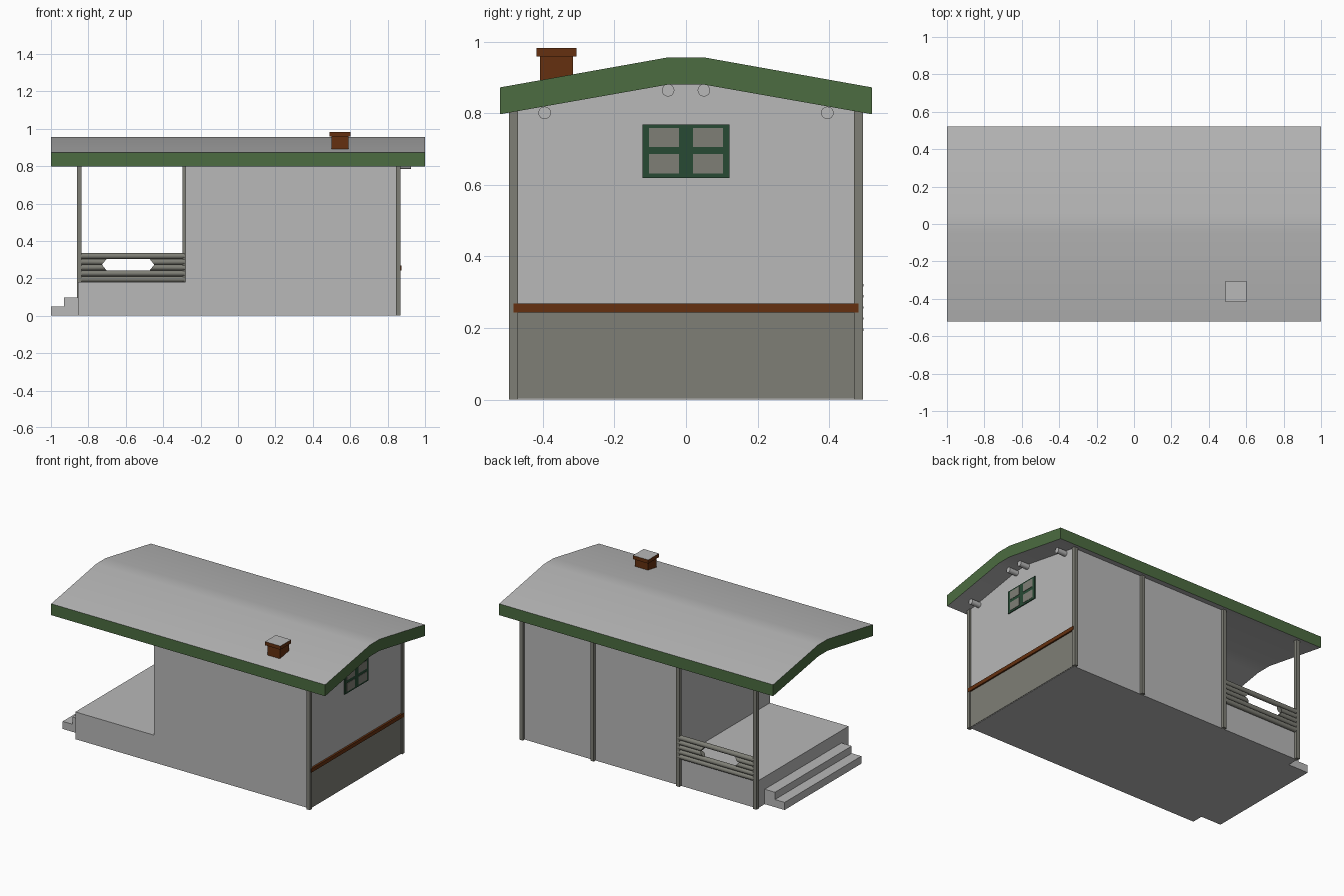
import bpy, bmesh, math
from mathutils import Matrix

if "Cube" in bpy.data.objects:
    bpy.data.objects.remove(bpy.data.objects["Cube"])


def material(name, rgb):
    m = bpy.data.materials.new(name)
    m.diffuse_color = (*rgb, 1)
    m.use_nodes = True
    m.node_tree.nodes["Principled BSDF"].inputs["Base Color"].default_value = m.diffuse_color
    return m


GREY = material("plain grey", (0.48, 0.48, 0.48))
STONE = material("olive grey", (0.21, 0.21, 0.18))
GREEN = material("roof edge green", (0.072, 0.15, 0.052))
DARK = material("window green", (0.02, 0.068, 0.034))
BROWN = material("brown", (0.13, 0.03, 0.005))


def finish(name, bm, mats):
    bmesh.ops.recalc_face_normals(bm, faces=bm.faces)
    me = bpy.data.meshes.new(name)
    bm.to_mesh(me)
    bm.free()
    for m in mats:
        me.materials.append(m)
    ob = bpy.data.objects.new(name, me)
    bpy.context.collection.objects.link(ob)
    return ob


def box(name, x, y, z, *mats):
    bm = bmesh.new()
    bmesh.ops.create_cube(bm, size=1)
    for v in bm.verts:
        v.co = [(r[0] + r[1]) / 2 + c * (r[1] - r[0]) for c, r in zip(v.co, (x, y, z))]
    return finish(name, bm, mats)


def extrude(name, profile, x0, x1, *mats):
    """Extrude a (y, z) outline along x."""
    bm = bmesh.new()
    f = bm.faces.new([bm.verts.new((x0, y, z)) for y, z in profile])
    r = bmesh.ops.extrude_face_region(bm, geom=[f])
    for g in r["geom"]:
        if isinstance(g, bmesh.types.BMVert):
            g.co.x = x1
    return finish(name, bm, mats)


def log(name, x0, x1, y, z, r, mat, slant0=0, slant1=0):
    """Round log along x; slants shear its ends with height."""
    bm = bmesh.new()
    bmesh.ops.create_cone(bm, cap_ends=True, segments=16, radius1=r, radius2=r, depth=2,
                          matrix=Matrix.Rotation(math.pi / 2, 4, 'Y'))
    for f in bm.faces:
        f.smooth = len(f.verts) == 4
    for v in bm.verts:
        s, e = (slant0, x0) if v.co.x < 0 else (slant1, x1)
        v.co = (e + s * v.co.z, y + v.co.y, z + v.co.z)
    return finish(name, bm, [mat])


# Room with gabled top
extrude("room", [(-.475, 0), (.475, 0), (.475, .812), (.05, .888), (-.05, .888), (-.475, .812)],
        -.28, .86, GREY)

# Porch floor and steps
box("porch_floor", (-.855, -.28), (-.475, .475), (0, .18), GREY)
box("lower_step", (-1, -.85), (-.4, .4), (0, .05), GREY)
box("upper_step", (-.93, -.85), (-.4, .4), (.05, .098), GREY)

# Roof: green edges, grey top and underside, softly shaded ridge
roof = extrude("roof", [(-.52, .797), (-.05, .88), (.05, .88), (.52, .797),
                        (.52, .872), (.05, .956), (-.05, .956), (-.52, .872)], -1, 1, GREY, GREEN)
for p in roof.data.polygons:
    if abs(p.normal.z) < .5:
        p.material_index = 1
    else:
        p.use_smooth = True
roof.data.set_sharp_from_angle(angle=math.radians(40))

# Chimney: brown sides, grey top
for name, r, z in (("chimney", .046, (.85, .96)), ("chimney_cap", .056, (.958, .982))):
    c = box(name, (.546 - r, .546 + r), (-.362 - r, -.362 + r), z, BROWN, GREY)
    for p in c.data.polygons:
        p.material_index = int(p.normal.z > .5)

# Posts along the back and at the front right corner
for i, (x, y) in enumerate([(.858, -.482), (.858, .482), (.34, .482), (-.286, .482), (-.849, .482)]):
    box(f"post_{i}", (x - .012, x + .012), (y - .012, y + .012), (0, .815), STONE)

# Log railing with a long six-sided opening
for i in range(5):
    z = .18 + .031 * (i + .5)
    if i in (2, 3):
        s = 1 if i == 3 else -1
        log(f"rail_left_{i}", -.838, -.715, .48, z, .0158, STONE, 0, s * .8)
        log(f"rail_right_{i}", -.46, -.285, .48, z, .0158, STONE, -s * .8, 0)
    else:
        log(f"rail_{i}", -.838, -.285, .48, z, .0158, STONE)

# Right wall: lower panel, brown board, window
box("lower_panel", (.858, .863), (-.473, .473), (.003, .25), STONE)
box("wall_board", (.858, .873), (-.482, .482), (.243, .268), BROWN)
box("window_frame", (.858, .866), (-.122, .122), (.619, .769), DARK)
for s in (-1, 1):
    for z in ((.631, .686), (.706, .759)):
        box("window_pane", (.862, .868), sorted((s * .019, s * .104)), z, STONE)

# Roof beam ends sticking out of the right wall
for y, z in ((-.395, .801), (-.05, .864), (.05, .864), (.395, .801)):
    log("beam_end", .84, .925, y, z, .0175, GREY)
